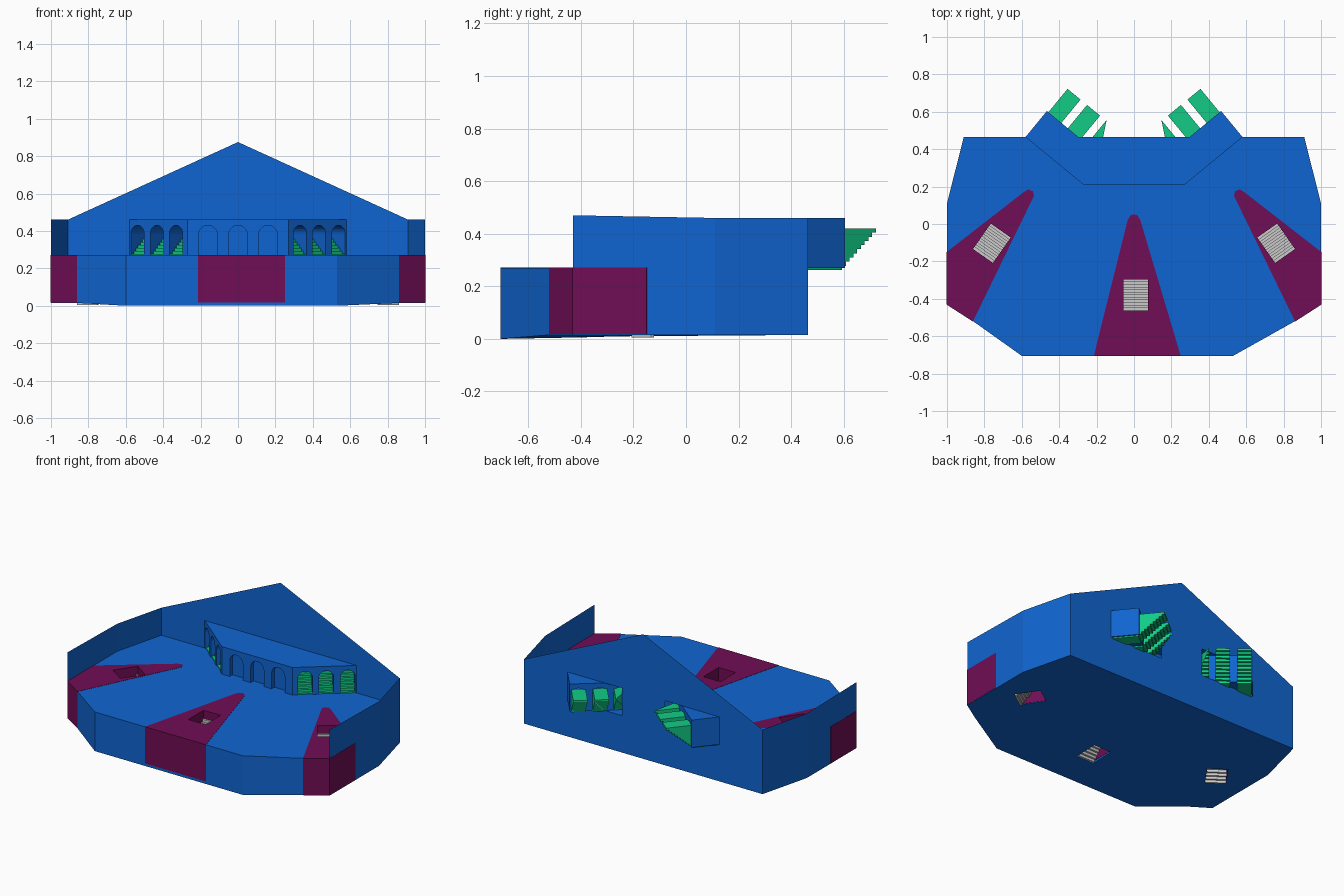
import bpy, bmesh, math
from mathutils import Vector, Matrix

if "Cube" in bpy.data.objects:
    bpy.data.objects.remove(bpy.data.objects["Cube"])


def material(name, rgb):
    m = bpy.data.materials.new(name)
    m.diffuse_color = (*rgb, 1)
    m.use_nodes = True
    m.node_tree.nodes["Principled BSDF"].inputs["Base Color"].default_value = m.diffuse_color
    return m


BLUE = material("blue", (0.005, 0.13, 0.64))
MAROON = material("maroon", (0.16, 0.004, 0.09))
GREEN = material("green", (0.006, 0.6, 0.24))
FLOOR, TOP, BACK = 0.27, 0.46, 0.465


def finish(name, bm, mat=None, solid=True):
    if solid:
        bmesh.ops.recalc_face_normals(bm, faces=bm.faces)
    me = bpy.data.meshes.new(name)
    bm.to_mesh(me)
    bm.free()
    ob = bpy.data.objects.new(name, me)
    bpy.context.collection.objects.link(ob)
    if mat:
        me.materials.append(mat)
    return ob


def sheet(name, polys, mat):
    bm = bmesh.new()
    for p in polys:
        bm.faces.new([bm.verts.new(v) for v in p])
    return finish(name, bm, mat, False)


def extrude(name, pts, vec, mat):
    """Closed solid from a flat 3D outline pushed along vec."""
    bm = bmesh.new()
    face = bm.faces.new([bm.verts.new(p) for p in pts])
    ext = bmesh.ops.extrude_face_region(bm, geom=[face], use_keep_orig=True)
    bmesh.ops.translate(bm, vec=vec,
                        verts=[g for g in ext["geom"] if isinstance(g, bmesh.types.BMVert)])
    return finish(name, bm, mat)


def add_box(bm, lo, hi, matrix=Matrix()):
    lo, hi = Vector(lo), Vector(hi)
    m = matrix @ Matrix.Translation((lo + hi) / 2) @ Matrix.Diagonal((*(hi - lo), 1))
    bmesh.ops.create_cube(bm, size=1, matrix=m)


def mirror_x(pts):
    return [(-p[0], *p[1:]) for p in pts]


def cut(ob, cutter):
    mod = ob.modifiers.new("stair_hole", "BOOLEAN")
    mod.operation = "DIFFERENCE"
    mod.solver = "EXACT"
    mod.object = cutter


# Platform, its underside rising a little towards the sides
outline = [(-0.6, -0.705), (0.53, -0.705), (0.86, -0.52), (1, -0.43), (1, 0.11),
           (0.91, BACK), (-0.91, BACK), (-1, 0.11), (-1, -0.43), (-0.86, -0.52)]
platform = extrude("platform", [(x, y, 0.015 if abs(x) > 0.8 else 0) for x, y in outline],
                   (0, 0, FLOOR), BLUE)
for v in platform.data.vertices:
    if v.co.z > 0.1:
        v.co.z = FLOOR

# Maroon wedges set into the platform, just proud of its faces
e = 0.0015
side = [(-1 - e, -0.15), (-0.59, 0.17), (-0.565, 0.185), (-0.54, 0.175), (-0.535, 0.15),
        (-0.86 - e, -0.52 - e), (-1 - e, -0.43 - e)]
centre = [(-0.215, -0.705 - e), (0.25, -0.705 - e), (0.034, 0.02), (0.02, 0.045),
          (0, 0.052), (-0.02, 0.045), (-0.034, 0.02)]
wedges = [("centre", centre, (0.01, -0.38), 0),
          ("left", side, (-0.76, -0.103), -35),
          ("right", mirror_x(side), (0.76, -0.103), 35)]
for name, pts, (cx, cy), deg in wedges:
    wedge = extrude(name + "_wedge", [(x, y, 0.018) for x, y in pts],
                    (0, 0, FLOOR - 0.018 + e), MAROON)
    place = Matrix.Translation((cx, cy, 0)) @ Matrix.Rotation(math.radians(deg), 4, "Z")
    # Stair holes through the wedge and the platform
    for ob, grow in ((wedge, 0), (platform, 0.002)):
        bm = bmesh.new()
        w, d = 0.065 + grow, 0.083 + grow
        add_box(bm, (-w, -d, -0.1), (w, d, 0.4), place)
        cutter = finish(name + "_hole_cutter", bm)
        cutter.hide_render = True
        cutter.hide_set(True)
        cut(ob, cutter)
    # Grey stairs going down towards the front
    bm = bmesh.new()
    n, run, rise = 12, 0.166 / 12, 0.0175
    for i in range(n):
        y, z = 0.083 - i * run, 0.215 - i * rise
        add_box(bm, (-0.065, y - run, z - rise), (0.065, y, z), place)
    finish(name + "_down_stairs", bm)

# Side walls
wall = [(1, -0.43, 0.47), (1, 0.11, TOP), (0.91, BACK, TOP)]
for name, path in (("right_wall", wall), ("left_wall", mirror_x(wall))):
    sheet(name, [[(a[0], a[1], FLOOR), (b[0], b[1], FLOOR), b, a]
                 for a, b in zip(path, path[1:])], BLUE)

# Gable back wall with openings for the two stair blocks
half = [(0.165, FLOOR), (0.165, TOP), (0.58, TOP), (0.58, FLOOR), (0.91, FLOOR), (0.91, TOP)]
gable = half + [(0, 0.875)] + mirror_x(half)[::-1]
sheet("gable_wall", [[(x, BACK, z) for x, z in gable]], BLUE)


# Arcades: comb-shaped outline with round-headed openings, pushed back
def arcade(name, a, b, centres, width, depth):
    a, b = Vector(a), Vector(b)
    along = (b - a).normalized()
    r = width / 2
    prof = [(0, FLOOR)]
    for c in centres:
        prof.append((c - r, FLOOR))
        for k in range(11):
            t = math.pi * (1 - k / 10)
            prof.append((c + r * math.cos(t), 0.43 - r + r * math.sin(t)))
        prof.append((c + r, FLOOR))
    prof += [((b - a).length, FLOOR), ((b - a).length, TOP), (0, TOP)]
    pts = [(*(a + along * s), z) for s, z in prof]
    back = Vector((-along.y, along.x, 0)) * depth
    extrude(name, pts, back, BLUE)
    return along


L0, L1 = (-0.58, BACK), (-0.27, 0.21)
R0, R1 = (0.58, BACK), (0.27, 0.21)
span = (Vector(L1) - Vector(L0)).length
doors = [0.055, 0.19, 0.322]
along = arcade("left_arcade", L0, L1, doors, 0.092, 0.18)
arcade("right_arcade", R1, R0, [span - d for d in doors[::-1]], 0.092, 0.18)
arcade("middle_arcade", L1, R1, [0.11, 0.27, 0.43], 0.1, 0.03)
sheet("middle_niche_back", [[(-0.27, 0.24, FLOOR), (0.27, 0.24, FLOOR),
                             (0.27, 0.24, TOP), (-0.27, 0.24, TOP)]], BLUE)
sheet("arcade_roof", [[(*L0, TOP), (*L1, TOP), (*R1, TOP), (*R0, TOP)]], BLUE)

# Green stairs rising outwards through the side arches: overlapping slabs
frame = Matrix.Translation((*L0, 0)) @ Matrix.Rotation(math.atan2(along.y, along.x), 4, "Z")
for name, flip in (("left", 1), ("right", -1)):
    for j, c in enumerate(doors):
        bm = bmesh.new()
        for i in range(10):
            d, z = 0.005 + i * 0.0185, 0.262 + i * 0.0158
            add_box(bm, (c - 0.045, d, z), (c + 0.045, d + 0.17, z + 0.0158), frame)
        if j == 2:  # inner stair is trimmed by the middle of the back wall
            res = bmesh.ops.bisect_plane(bm, geom=bm.verts[:] + bm.edges[:] + bm.faces[:],
                                         plane_co=(-0.165, 0.465, 0),
                                         plane_no=(0.98, -0.2, 0), clear_outer=True)
            edges = [g for g in res["geom_cut"] if isinstance(g, bmesh.types.BMEdge)]
            bmesh.ops.holes_fill(bm, edges=edges)
        for v in bm.verts:
            v.co.x *= flip
        finish(f"{name}_up_stairs_{j + 1}", bm, GREEN)
